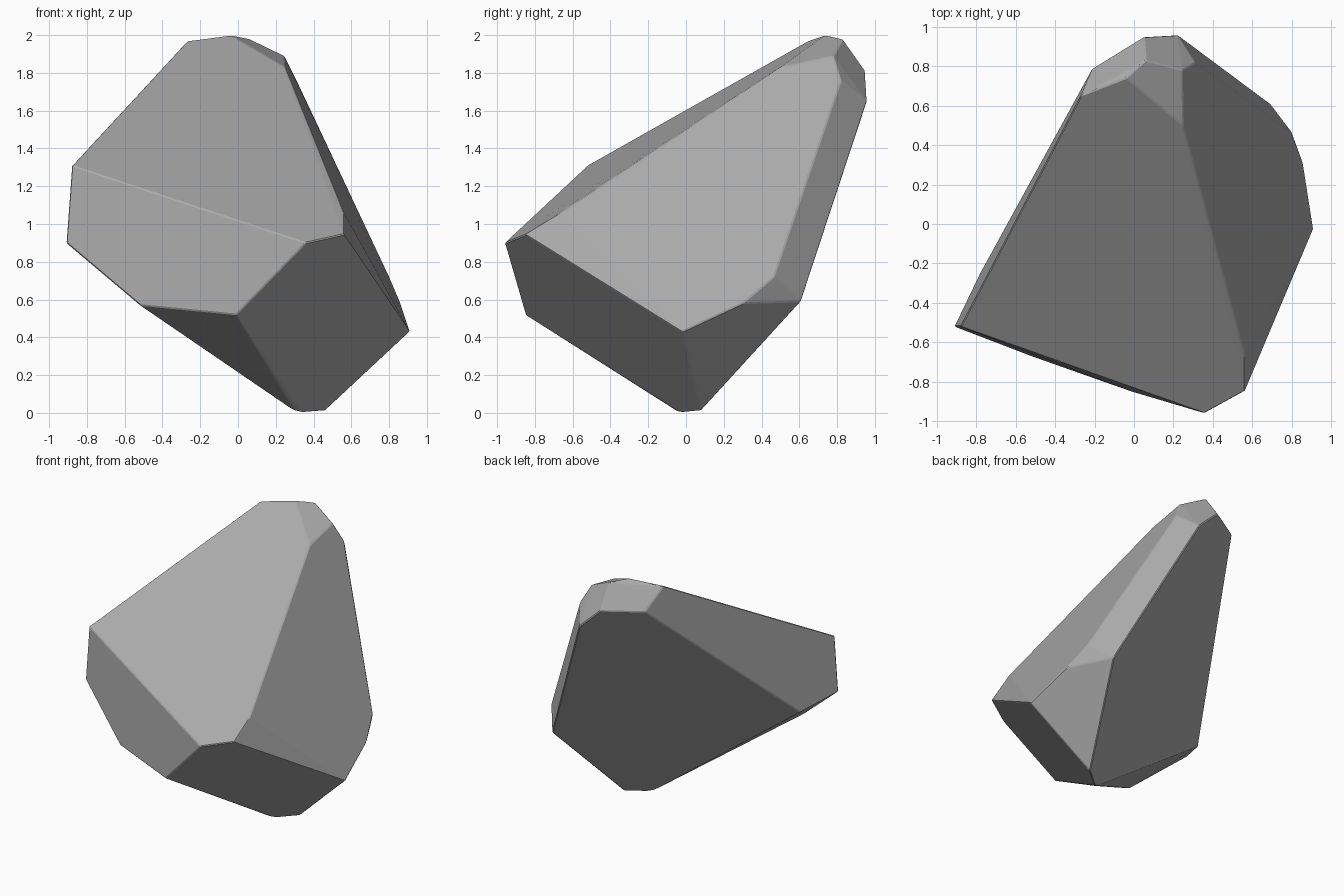
import bpy
import bmesh
from math import radians

if "Cube" in bpy.data.objects:
    bpy.data.objects.remove(bpy.data.objects["Cube"], do_unlink=True)

# Stone colour
stone = bpy.data.materials.new("stone_grey")
stone.use_nodes = True
grey = (0.4, 0.4, 0.4, 1)
stone.diffuse_color = grey
stone.node_tree.nodes["Principled BSDF"].inputs["Base Color"].default_value = grey

# Corners of the chipped stone, grouped by region
front_corners = [(.36, -.96, .90), (.56, -.85, .945), (-.01, -.85, .52),
                 (-.52, -.67, .57), (.56, -.66, 1.06)]
left_corners = [(-.88, -.52, 1.31), (-.91, -.52, .90), (-.78, -.25, .81)]
tip_corners = [(.25, .50, 1.83), (.245, .78, 1.89), (.06, .83, 1.98),
               (-.04, .74, 2), (-.27, .65, 1.97), (.31, .82, 1.76),
               (.22, .96, 1.65), (.05, .95, 1.81), (-.21, .79, 1.81)]
side_corners = [(.80, .465, .72), (.69, .61, .59), (.86, .30, .58), (.91, -.02, .43)]
base_corners = [(.46, .08, .01), (.30, -.05, .01), (.34, -.02, 0)]

# Wrap the corners in a convex hull and merge it into broad flat facets
bm = bmesh.new()
for corner in front_corners + left_corners + tip_corners + side_corners + base_corners:
    bm.verts.new(corner)
bmesh.ops.convex_hull(bm, input=bm.verts[:])
bmesh.ops.dissolve_limit(bm, angle_limit=radians(5), verts=bm.verts[:], edges=bm.edges[:])
bmesh.ops.recalc_face_normals(bm, faces=bm.faces[:])

mesh = bpy.data.meshes.new("rock")
bm.to_mesh(mesh)
bm.free()
mesh.materials.append(stone)
rock = bpy.data.objects.new("rock", mesh)
bpy.context.collection.objects.link(rock)

# Slightly worn edges
bevel = rock.modifiers.new("worn_edges", 'BEVEL')
bevel.width = 0.006
bevel.segments = 1
bevel.limit_method = 'ANGLE'
bevel.angle_limit = radians(12)
